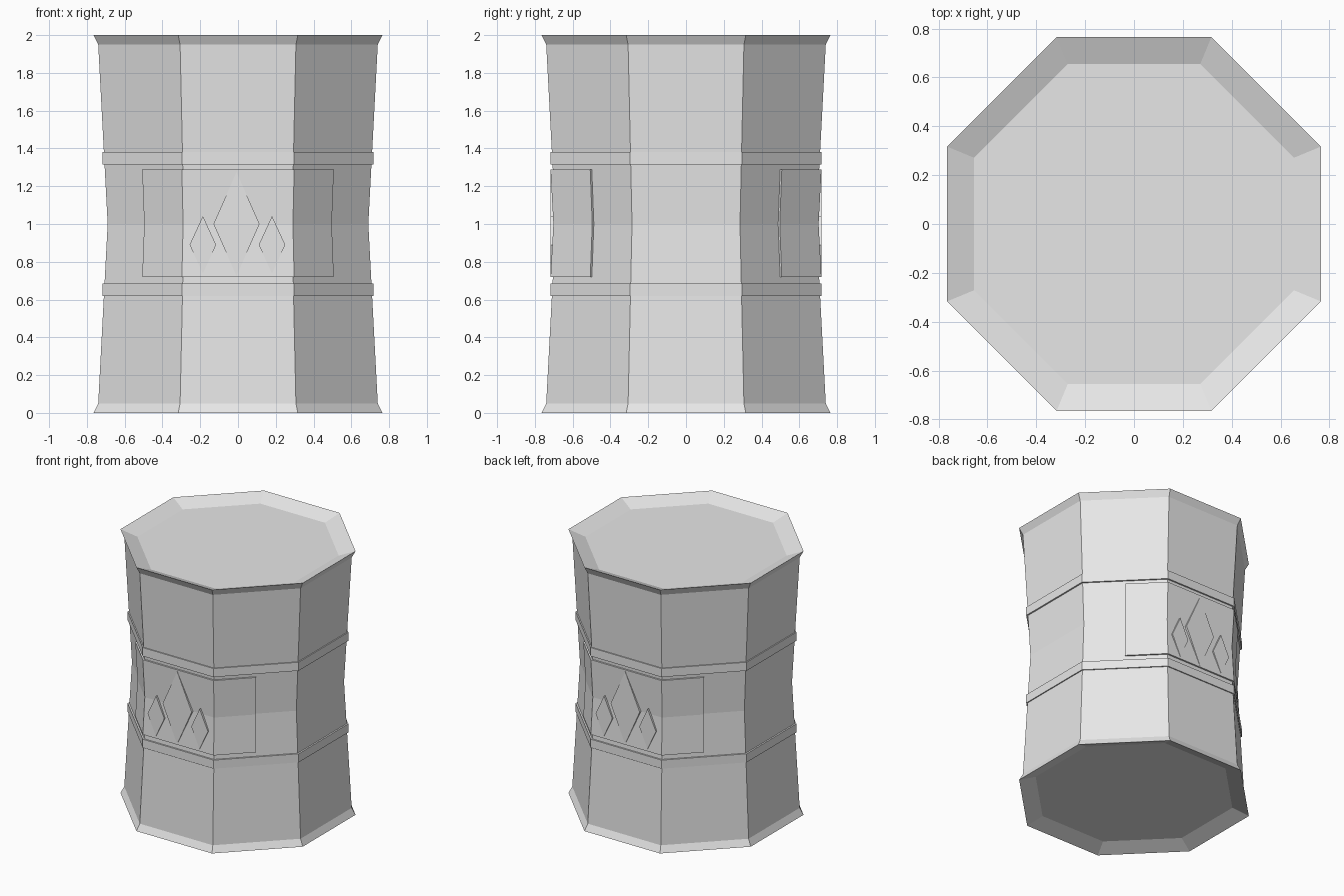
import bpy, bmesh, math
from mathutils import Matrix

cube = bpy.data.objects.get("Cube")
if cube:
    bpy.data.objects.remove(cube, do_unlink=True)

grey = bpy.data.materials.new("plain grey")
grey.use_nodes = True
grey.diffuse_color = (0.8, 0.8, 0.8, 1)
grey.node_tree.nodes["Principled BSDF"].inputs["Base Color"].default_value = (0.8, 0.8, 0.8, 1)

T = math.tan(math.pi / 8)


def finish(name, bm):
    bmesh.ops.recalc_face_normals(bm, faces=bm.faces)
    me = bpy.data.meshes.new(name)
    bm.to_mesh(me)
    bm.free()
    me.materials.append(grey)
    ob = bpy.data.objects.new(name, me)
    bpy.context.collection.objects.link(ob)
    return ob


def loft(name, rings, caps=True):
    """Skin a list of equal-length closed rings; caps the ends or joins them."""
    bm = bmesh.new()
    loops = [[bm.verts.new(p) for p in ring] for ring in rings]
    n = len(loops[0])
    pairs = list(zip(loops, loops[1:]))
    if not caps:
        pairs.append((loops[-1], loops[0]))
    for a, b in pairs:
        for i in range(n):
            j = (i + 1) % n
            bm.faces.new((a[i], a[j], b[j], b[i]))
    if caps:
        bm.faces.new(loops[0])
        bm.faces.new(loops[-1])
    return finish(name, bm)


def octagon(apothem, z):
    r = apothem / math.cos(math.pi / 8)
    return [(r * math.cos(a), r * math.sin(a), z)
            for a in (math.pi / 8 + k * math.pi / 4 for k in range(8))]


def waist(z):
    """Apothem of the pinched body at a height."""
    return 0.69 + 0.053 * abs(z - 1)


# Pinched octagonal body with flared rims and dished ends
profile = [(0.655, 0.045), (0.765, 0), (0.74, 0.05), (0.69, 1),
           (0.74, 1.95), (0.765, 2), (0.655, 1.955)]
loft("barrel_body", [octagon(a, z) for a, z in profile])

# Raised hoops above and below the waist
for name, low, high in (("lower_hoop", 0.62, 0.685), ("upper_hoop", 1.315, 1.38)):
    loft(name, [octagon(0.718, low), octagon(0.718, high),
                octagon(0.68, high), octagon(0.68, low)], caps=False)


def panel_ring(z):
    """Plan of the wraparound panel: half a diagonal, front side, half a diagonal."""
    ring = []
    for a, order in ((waist(z) + 0.012, 1), (waist(z) - 0.02, -1)):
        m = a * math.sqrt(0.5)
        ring += [(-m, -m, z), (-a * T, -a, z), (a * T, -a, z), (m, -m, z)][::order]
    return ring


def diamond(name, x, z, w, h):
    outline = [(x - w, z), (x, z - h), (x + w, z), (x, z + h)]
    return loft(name, [[(px, y, pz) for px, pz in outline] for y in (-0.718, -0.68)])


# Panel with three flat diamonds, on the front and turned to the back
for side, angle in (("front", 0), ("back", math.pi)):
    parts = [
        loft(side + "_panel", [panel_ring(z) for z in (0.72, 1, 1.288)]),
        diamond(side + "_large_diamond", -0.008, 1.0, 0.122, 0.275),
        diamond(side + "_small_diamond_a", -0.186, 0.89, 0.07, 0.152),
        diamond(side + "_small_diamond_b", 0.18, 0.89, 0.07, 0.152),
    ]
    for ob in parts:
        ob.data.transform(Matrix.Rotation(angle, 4, 'Z'))
